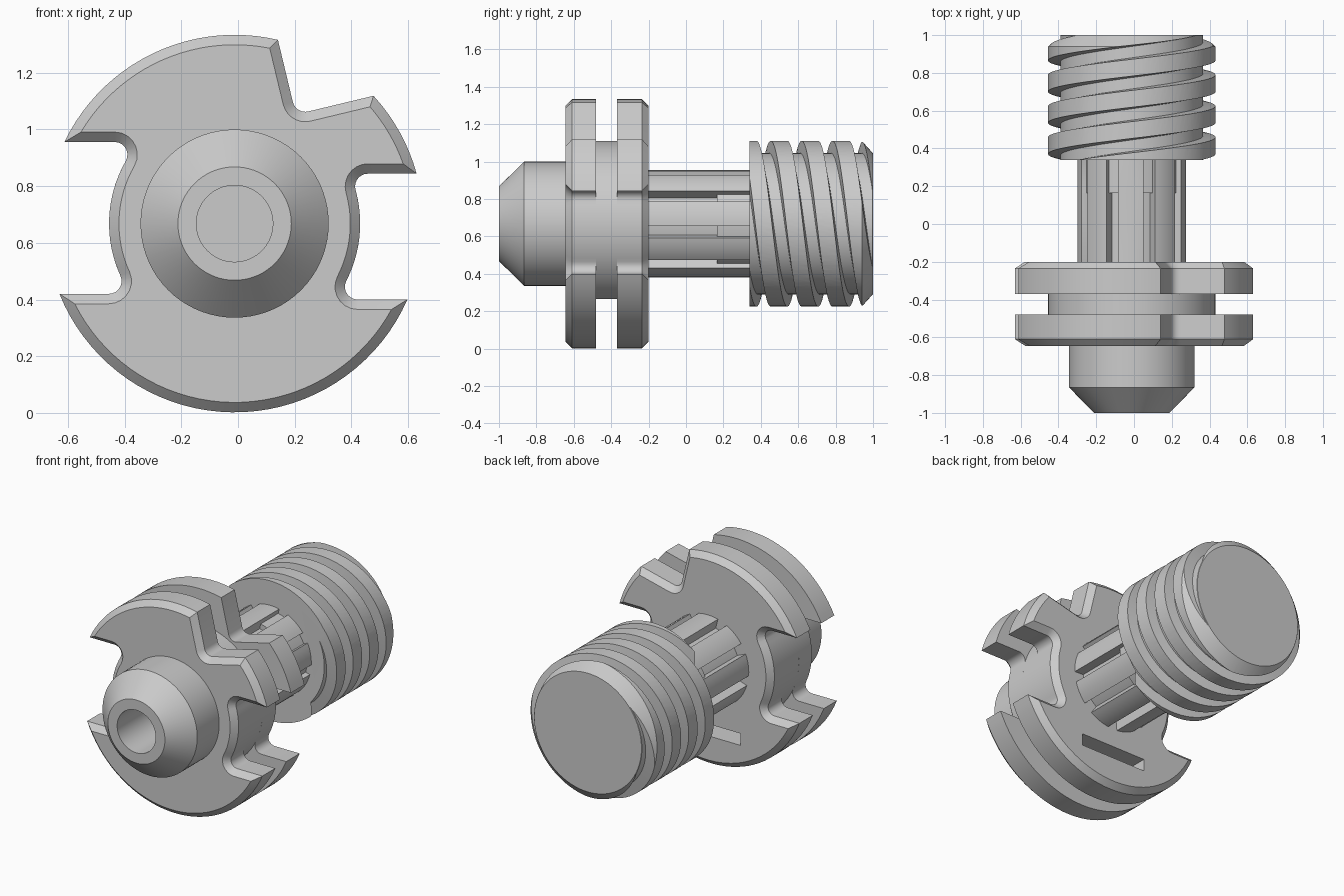
import bpy, bmesh
from math import sin, cos, pi, radians, atan2, sqrt

if "Cube" in bpy.data.objects:
    bpy.data.objects.remove(bpy.data.objects["Cube"])

CX, CZ = -0.012, 0.668          # the common axis runs along y


def place(u, v, y):
    return (u + CX, y, v + CZ)


def finish(name, bm):
    bmesh.ops.recalc_face_normals(bm, faces=bm.faces[:])
    mesh = bpy.data.meshes.new(name)
    bm.to_mesh(mesh)
    bm.free()
    ob = bpy.data.objects.new(name, mesh)
    bpy.context.collection.objects.link(ob)
    return ob


def loft(name, rings):
    """Skin a list of (points, y) rings and cap both ends."""
    bm = bmesh.new()
    rows = [[bm.verts.new(place(u, v, y)) for u, v in pts] for pts, y in rings]
    n = len(rows[0])
    for a, b in zip(rows, rows[1:]):
        for i in range(n):
            j = (i + 1) % n
            bm.faces.new((a[i], a[j], b[j], b[i]))
    bm.faces.new(rows[0])
    bm.faces.new(rows[-1])
    return finish(name, bm)


def arc(cu, cv, r, a0, a1, n):
    return [(cu + r * cos(a0 + (a1 - a0) * i / n), cv + r * sin(a0 + (a1 - a0) * i / n))
            for i in range(n + 1)]


def circle(r, n=72):
    return arc(0, 0, r, 0, 2 * pi, n)[:-1]


def boolean(ob, cutter, op):
    cutter.hide_render = True
    mod = ob.modifiers.new("cut", 'BOOLEAN')
    mod.object, mod.operation, mod.solver = cutter, op, 'EXACT'
    bpy.context.view_layer.objects.active = ob
    bpy.ops.object.modifier_apply(modifier=mod.name)
    bpy.data.objects.remove(cutter)


# Cam disc outline; d shrinks the whole outline for the chamfered faces
def side_notch(vb, vt, d):
    R, r, f = 0.666 - d, 0.443 - d, 0.045 + d
    vb, vt = vb - d, vt + d
    c0, c1 = vb + f, vt - f
    u0, u1 = sqrt((r + f) ** 2 - c0 ** 2), sqrt((r + f) ** 2 - c1 ** 2)
    t0, t1 = atan2(c0, u0), atan2(c1, u1)
    return ([(sqrt(R * R - vb * vb), vb)]
            + arc(u0, c0, f, 1.5 * pi, pi + t0, 7)
            + arc(0, 0, r, t0, t1, 16)[1:-1]
            + arc(u1, c1, f, pi + t1, 0.5 * pi, 7)
            + [(sqrt(R * R - vt * vt), vt)])


def corner_notch(d):
    R, f, a, b = 0.666 - d, 0.045 + d, 0.30 - d, 0.324 - d
    pts = ([(sqrt(R * R - b * b), b)] + arc(a + f, b + f, f, 1.5 * pi, pi, 7)
           + [(a, sqrt(R * R - a * a))])
    c, s = cos(radians(13.5)), sin(radians(13.5))
    return [(c * u - s * v, s * u + c * v) for u, v in pts]


def outline(d):
    right = side_notch(-0.268, 0.176, d)
    left = [(-u, -v) for u, v in side_notch(-0.288, 0.248, d)]
    parts = [right, corner_notch(d), left]
    pts = []
    for k, n in enumerate((8, 22, 36)):
        p, q = parts[k], parts[(k + 1) % 3]
        a0, a1 = atan2(p[-1][1], p[-1][0]), atan2(q[0][1], q[0][0])
        if a1 < a0:
            a1 += 2 * pi
        pts += p + arc(0, 0, 0.666 - d, a0, a1, n)[1:-1]
    return pts


full, small = outline(0), outline(0.035)
objs = []

# Two notched discs and the core between them (flat underneath)
objs.append(loft("front_disc", [(small, -0.645), (full, -0.61), (full, -0.48)]))
rear = loft("rear_disc", [(full, -0.37), (full, -0.235), (small, -0.20)])
objs.append(rear)
core = [(u, max(v, -0.403)) for u, v in circle(0.443)]
objs.append(loft("disc_core", [(core, -0.48), (core, -0.37)]))

# Slot through the rear disc
slot = [(-0.23, -0.478), (0.23, -0.478), (0.23, -0.403), (-0.23, -0.403)]
boolean(rear, loft("slot_cutter", [(slot, -0.45), (slot, -0.1)]), 'DIFFERENCE')

# Tapered nose with a blind bore
objs.append(loft("nose", [(circle(r), y) for r, y in (
    (0.332, -0.645), (0.332, -0.865), (0.20, -1.0), (0.135, -1.0), (0.135, -0.66))]))


# Splined shaft: nine narrow grooves, shallower near the screw
def spline(groove):
    pts = []
    for k in range(9):
        m = radians(31 + 40 * k)
        h = radians(6.5)
        pts += arc(0, 0, groove, m - h, m + h, 2)
        pts += arc(0, 0, 0.288, m + h, m + radians(40) - h, 6)
    return pts


objs.append(loft("splined_shaft", [(spline(0.225), -0.20), (spline(0.225), 0.165),
                                   (spline(0.258), 0.165), (spline(0.258), 0.34)]))

# Two-start screw: helical skin trimmed by a chamfered cylinder
PITCH, N, TURNS = 0.165, 96, 11
profile = [(-0.04, 0.46), (-0.03, 0.378), (0.03, 0.378), (0.04, 0.46)]
bm = bmesh.new()
cols = []
for i in range(N + 1):
    t = 2 * pi * i / N
    col = []
    for k in range(-3, TURNS):
        for off, r in profile:
            y = 0.415 + PITCH * k + off - 2 * PITCH * (t - pi / 2) / (2 * pi)
            col.append(bm.verts.new(place(r * cos(t), r * sin(t), y)))
    cols.append(col)
for a, b in zip(cols, cols[1:]):
    for j in range(len(a) - 1):
        bm.faces.new((a[j], a[j + 1], b[j + 1], b[j]))
bmesh.ops.remove_doubles(bm, verts=bm.verts[:], dist=1e-5)
for y, side in ((0.28, -1), (1.07, 1)):
    bmesh.ops.bisect_plane(bm, geom=bm.verts[:] + bm.edges[:] + bm.faces[:], dist=1e-6,
                           plane_co=(0, y, 0), plane_no=(0, side, 0), clear_outer=True)
bmesh.ops.holes_fill(bm, edges=[e for e in bm.edges if e.is_boundary], sides=0)
screw = finish("threaded_end", bm)
blank = loft("screw_blank", [(circle(r, 96), y) for r, y in (
    (0.443, 0.34), (0.443, 0.94), (0.376, 1.0))])
boolean(screw, blank, 'INTERSECT')
objs.append(screw)

# Smooth the curved walls, keep the machined edges crisp
bpy.ops.object.select_all(action='DESELECT')
for ob in objs:
    ob.select_set(True)
bpy.context.view_layer.objects.active = objs[0]
bpy.ops.object.shade_smooth_by_angle(angle=radians(25))
